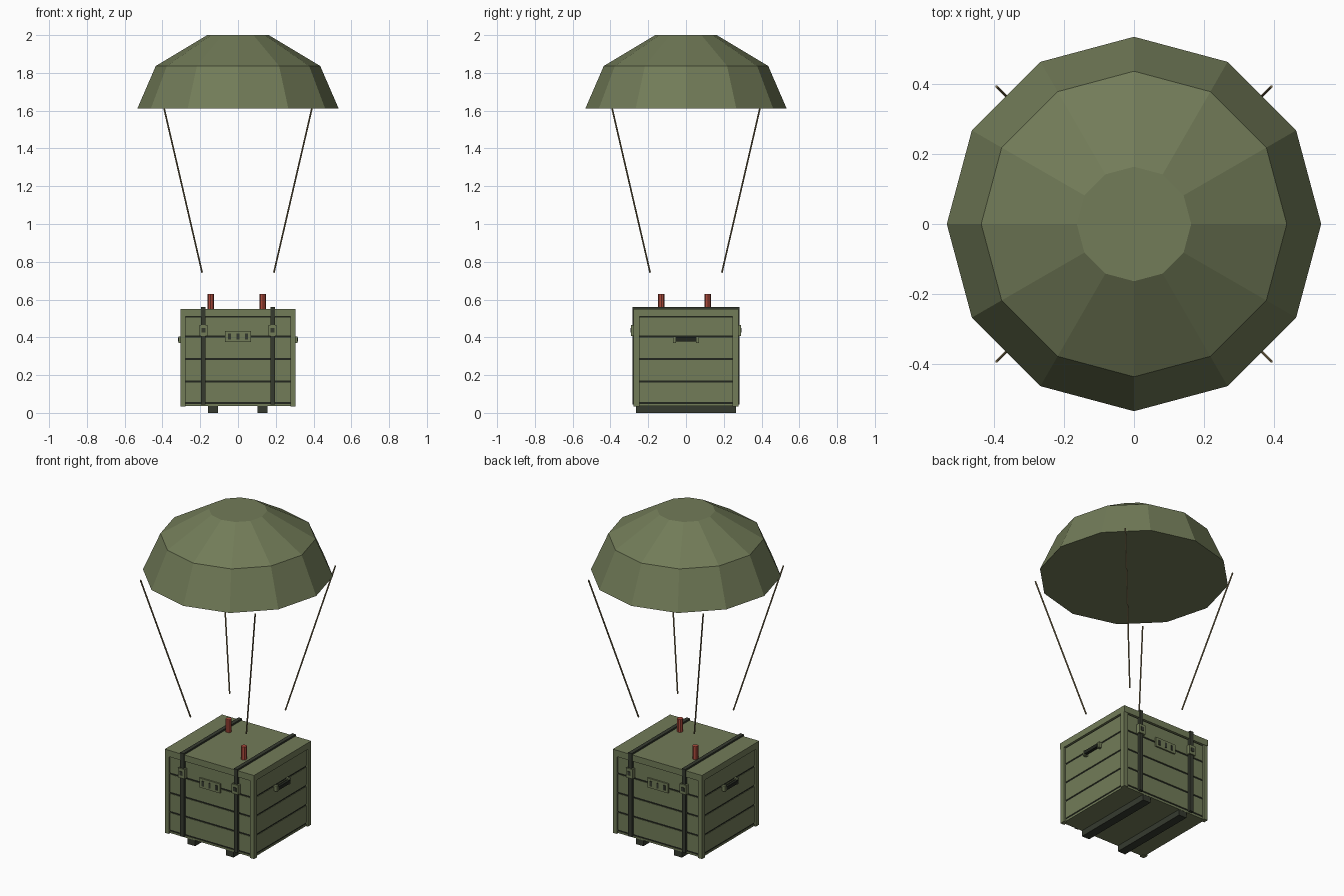
import bpy, bmesh, math
from mathutils import Vector

if "Cube" in bpy.data.objects:
    bpy.data.objects.remove(bpy.data.objects["Cube"])


def material(name, color):
    m = bpy.data.materials.new(name)
    m.diffuse_color = (*color, 1)
    m.use_nodes = True
    m.node_tree.nodes["Principled BSDF"].inputs["Base Color"].default_value = m.diffuse_color
    return m


GREEN = material("olive green", (0.168, 0.2, 0.098))
DARK = material("dark webbing", (0.036, 0.042, 0.028))
BLACK = material("gap black", (0.016, 0.019, 0.013))
RED = material("flare red", (0.42, 0.07, 0.045))
CORD = material("cord tan", (0.22, 0.17, 0.085))


def finish(name, bm, mat):
    bmesh.ops.recalc_face_normals(bm, faces=bm.faces[:])
    me = bpy.data.meshes.new(name)
    bm.to_mesh(me)
    bm.free()
    me.materials.append(mat)
    ob = bpy.data.objects.new(name, me)
    bpy.context.collection.objects.link(ob)
    return ob


def boxes(name, mat, spans):
    """One object from boxes given as (x0, x1, y0, y1, z0, z1)."""
    bm = bmesh.new()
    for x0, x1, y0, y1, z0, z1 in spans:
        vs = bmesh.ops.create_cube(bm, size=1)["verts"]
        for v in vs:
            v.co = Vector(((x0 + x1) / 2 + v.co.x * (x1 - x0),
                           (y0 + y1) / 2 + v.co.y * (y1 - y0),
                           (z0 + z1) / 2 + v.co.z * (z1 - z0)))
    return finish(name, bm, mat)


def turned(spans):
    """The spans plus a copy turned half round the z axis."""
    return spans + [(-b, -a, -d, -c, e, f) for a, b, c, d, e, f in spans]


def cylinder(name, mat, a, b, r, sides):
    a, b = Vector(a), Vector(b)
    bm = bmesh.new()
    bmesh.ops.create_cone(bm, cap_ends=True, segments=sides, radius1=r, radius2=r,
                          depth=(b - a).length)
    ob = finish(name, bm, mat)
    ob.location = (a + b) / 2
    ob.rotation_euler = (b - a).to_track_quat("Z", "Y").to_euler()
    return ob


# canopy: three twelve-sided rings, closed above and below
bm = bmesh.new()
rings = [[bm.verts.new((r * math.cos(i * math.tau / 12), r * math.sin(i * math.tau / 12), z))
          for i in range(12)] for r, z in ((0.533, 1.611), (0.435, 1.837), (0.163, 2.0))]
for lo, hi in zip(rings, rings[1:]):
    for i in range(12):
        j = (i + 1) % 12
        bm.faces.new((lo[i], lo[j], hi[j], hi[i]))
bm.faces.new(rings[0][::-1])
bm.faces.new(rings[-1])
finish("canopy", bm, GREEN)

# suspension cords, ending level with the rim
for sx in (-1, 1):
    for sy in (-1, 1):
        cylinder("cord", CORD, (sx * 0.19, sy * 0.19, 0.743),
                 (sx * 0.391, sy * 0.391, 1.611), 0.0045, 6)

# crate core: dark gaps show between the planks
boxes("crate_core", BLACK, [(-0.29, 0.29, -0.264, 0.264, 0.042, 0.53)])
boxes("crate_floor", GREEN, [(-0.293, 0.293, -0.267, 0.267, 0.036, 0.047)])

# planks
planks = []
for z0, z1 in ((0.057, 0.161), (0.172, 0.279), (0.29, 0.398), (0.409, 0.506)):
    planks.append((-0.293, 0.293, -0.267, 0.267, z0, z1))
boxes("planks", GREEN, planks)

# corner posts and lid
posts = []
for sx in (-1, 1):
    for sy in (-1, 1):
        xs = sorted((sx * 0.277, sx * 0.304))
        ys = sorted((sy * 0.247, sy * 0.277))
        posts.append((*xs, *ys, 0.034, 0.515))
boxes("corner_posts", GREEN, posts)
boxes("lid", GREEN, [(-0.304, 0.304, -0.279, 0.279, 0.511, 0.55)])

# skids
boxes("skids", DARK, [(x - 0.026, x + 0.026, -0.266, 0.266, 0, 0.037) for x in (-0.132, 0.13)])

# straps over the lid and down both faces, with buckles
straps, buckles, holes = [], [], []
for x in (-0.183, 0.183):
    a, b = x - 0.012, x + 0.012
    straps.append((a, b, -0.284, 0.284, 0.547, 0.56))
    straps += [(a, b, -0.284, -0.262, 0.045, 0.552), (a, b, 0.262, 0.284, 0.045, 0.552)]
    buckles.append((x - 0.022, x + 0.022, -0.291, -0.265, 0.408, 0.466))
    holes.append((x - 0.01, x + 0.01, -0.294, -0.28, 0.425, 0.449))
boxes("straps", DARK, straps)
boxes("buckles", GREEN, turned(buckles))
boxes("buckle_tongues", DARK, turned(holes))

# latch plates with three slots, front and back
boxes("latch_plates", GREEN, turned([(-0.07, 0.07, -0.276, -0.262, 0.376, 0.434)]))
boxes("latch_slots", DARK, turned([(x - 0.007, x + 0.007, -0.279, -0.27, 0.389, 0.42)
                                   for x in (-0.045, 0, 0.045)]))

# side handles: dark grip between two green mounts
boxes("handle_mounts", GREEN, turned([(0.285, 0.314, y - 0.008, y + 0.008, 0.371, 0.405)
                                      for y in (-0.06, 0.06)]))
boxes("handle_grips", BLACK, turned([(0.3, 0.317, -0.056, 0.056, 0.377, 0.398)]))

# signal flares on the lid
for x, y in ((-0.145, 0.116), (0.132, -0.131)):
    cylinder("flare", RED, (x, y, 0.547), (x, y, 0.63), 0.017, 8)
